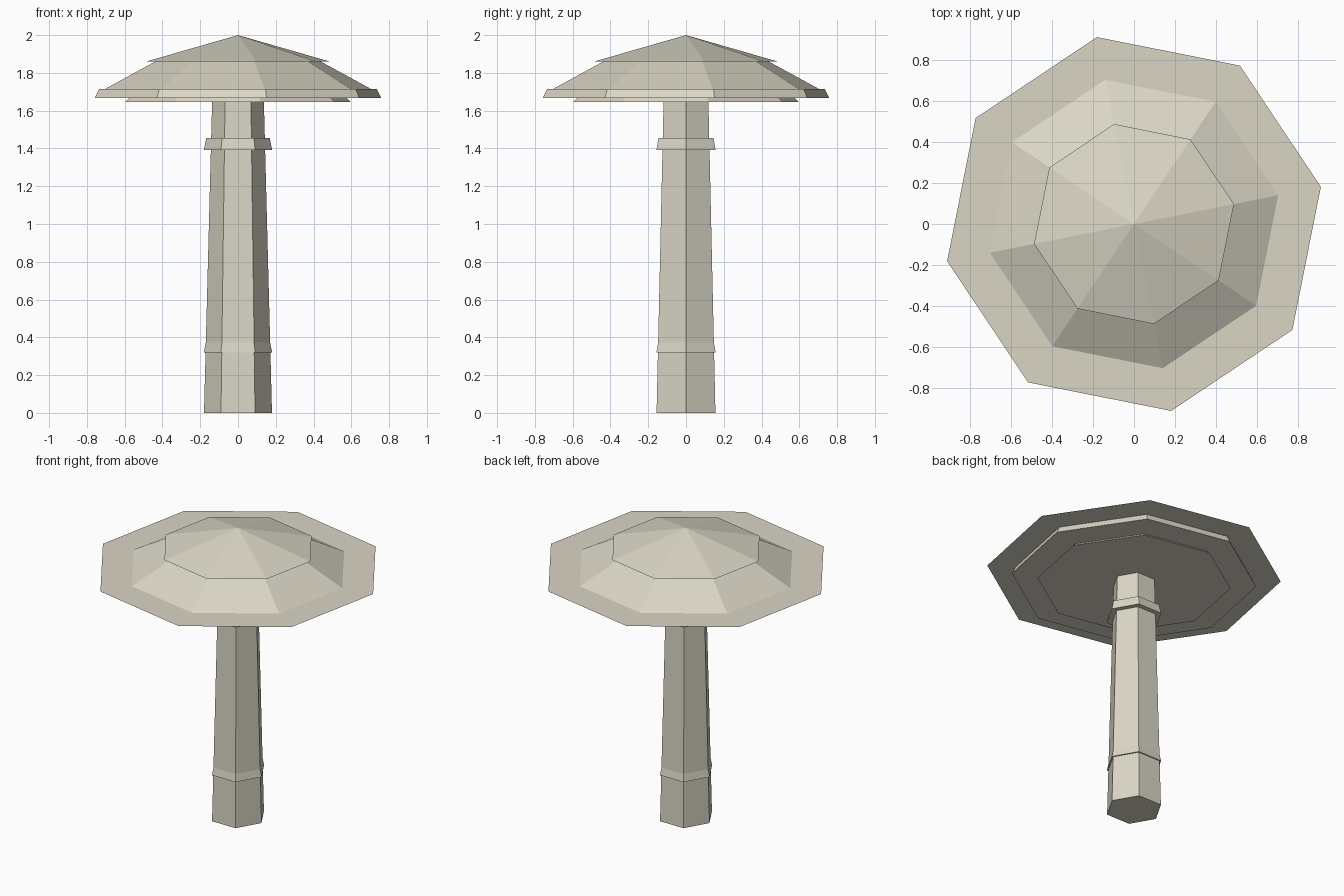
import bpy
import bmesh
import math

if "Cube" in bpy.data.objects:
    bpy.data.objects.remove(bpy.data.objects["Cube"])

stone = bpy.data.materials.new("pale_stone")
stone.diffuse_color = (0.70, 0.67, 0.56, 1)
stone.use_nodes = True
stone.node_tree.nodes["Principled BSDF"].inputs["Base Color"].default_value = stone.diffuse_color

CAP_TURN = math.radians(11.25)


def lathe(name, sides, rings, turn=0.0):
    """Flat-faced solid from (radius, z) rings; radius 0 makes a point."""
    bm = bmesh.new()
    loops = []
    for r, z in rings:
        count = sides if r else 1
        loops.append([bm.verts.new((r * math.cos(turn + math.tau * i / sides),
                                    r * math.sin(turn + math.tau * i / sides), z))
                      for i in range(count)])
    for low, high in zip(loops, loops[1:]):
        for i in range(sides):
            j = (i + 1) % sides
            if len(high) == 1:
                bm.faces.new((low[i], low[j], high[0]))
            else:
                bm.faces.new((low[i], low[j], high[j], high[i]))
    # Close the open ends
    if len(loops) > 1:
        bm.faces.new(loops[0][::-1])
    if len(loops[-1]) > 1:
        bm.faces.new(loops[-1])
    mesh = bpy.data.meshes.new(name)
    bm.to_mesh(mesh)
    bm.free()
    mesh.materials.append(stone)
    obj = bpy.data.objects.new(name, mesh)
    bpy.context.collection.objects.link(obj)
    return obj


# Tapered six-sided stem
lathe("stem", 6, [(0.18, 0), (0.137, 1.65)])

# Two flared collars around the stem
for name, z in (("lower_collar", 0.32), ("upper_collar", 1.392)):
    lathe(name, 6, [(0.181, z), (0.168, z + 0.063)])

# Eight-sided cap, from the underside upwards
lathe("under_disc", 8, [(0.61, 1.645), (0.58, 1.672)], CAP_TURN)
lathe("cap_band", 8, [(0.772, 1.668), (0.75, 1.714)], CAP_TURN)
lathe("brim_sheet", 8, [(0.928, 1.715)], CAP_TURN)
lathe("cap_slope", 8, [(0.716, 1.716), (0.445, 1.861)], CAP_TURN)
lathe("cap_peak", 8, [(0.496, 1.86), (0, 2.0)], CAP_TURN)
